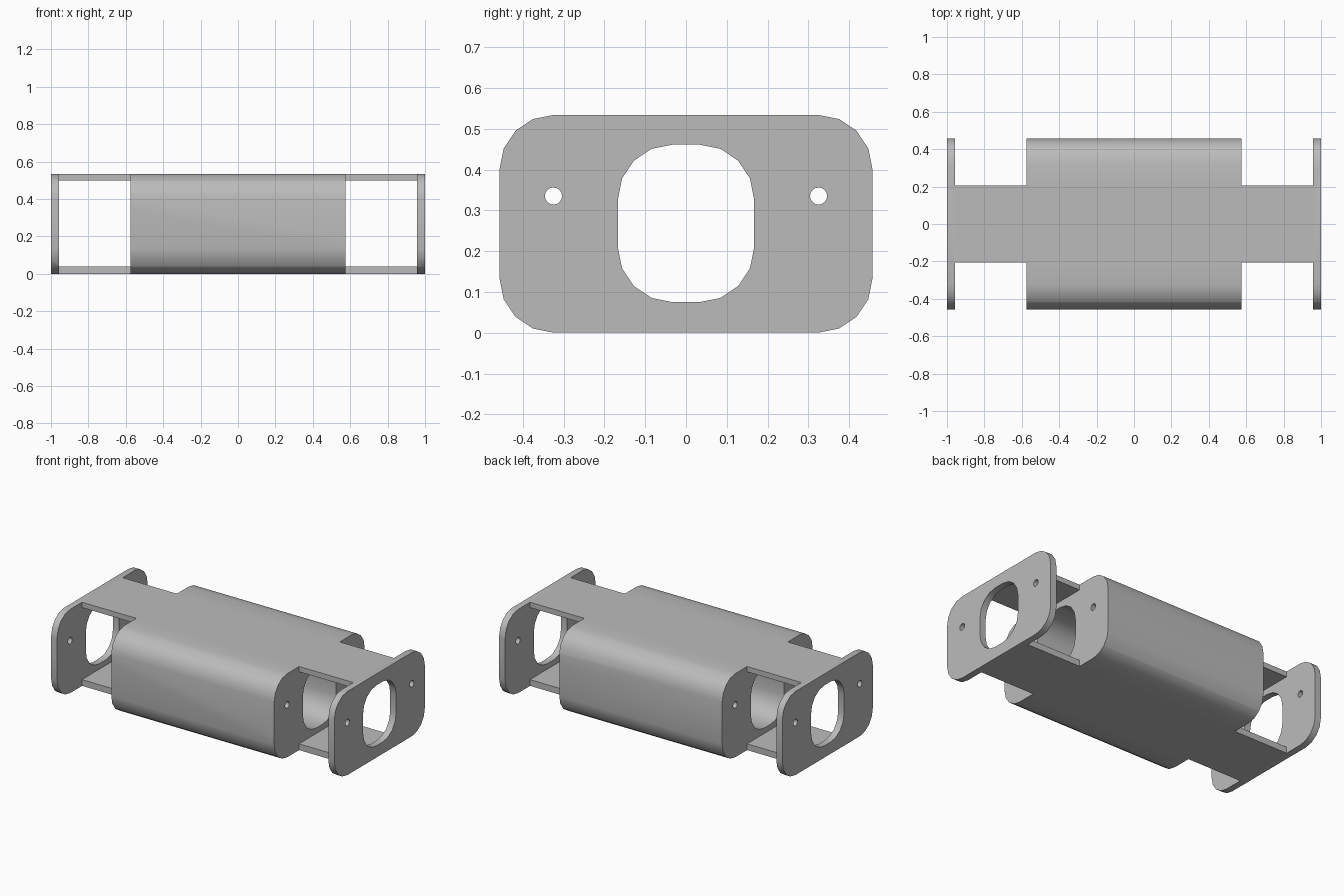
import bpy
import bmesh
from math import cos, sin, pi

cube = bpy.data.objects.get("Cube")
if cube:
    bpy.data.objects.remove(cube, do_unlink=True)

HEIGHT = 0.534
MID = HEIGHT / 2

grey = bpy.data.materials.new("plain grey")
grey.use_nodes = True
color = (0.5, 0.5, 0.5, 1)
grey.diffuse_color = color
grey.node_tree.nodes["Principled BSDF"].inputs["Base Color"].default_value = color


def rounded(cy, cz, half_y, half_z, radius, steps):
    """Rounded rectangle outline in the y-z plane."""
    points = []
    for corner, (sy, sz) in enumerate([(1, 1), (-1, 1), (-1, -1), (1, -1)]):
        for i in range(steps + 1):
            a = (corner + i / steps) * pi / 2
            points.append((cy + sy * (half_y - radius) + radius * cos(a),
                           cz + sz * (half_z - radius) + radius * sin(a)))
    return points


def rectangle(y0, y1, z0, z1):
    return [(y1, z1), (y0, z1), (y0, z0), (y1, z0)]


def prism(name, outline, x0, x1):
    """Extrude a y-z outline along x."""
    bm = bmesh.new()
    face = bm.faces.new([bm.verts.new((x0, y, z)) for y, z in outline])
    result = bmesh.ops.extrude_face_region(bm, geom=[face])
    moved = [v for v in result["geom"] if isinstance(v, bmesh.types.BMVert)]
    bmesh.ops.translate(bm, verts=moved, vec=(x1 - x0, 0, 0))
    bmesh.ops.recalc_face_normals(bm, faces=bm.faces)
    mesh = bpy.data.meshes.new(name)
    bm.to_mesh(mesh)
    bm.free()
    mesh.materials.append(grey)
    obj = bpy.data.objects.new(name, mesh)
    bpy.context.collection.objects.link(obj)
    return obj


# Full-length rounded block
block = prism("slotted_housing", rounded(0, MID, 0.457, MID, 0.133, 4), -1, 1)

# Central tunnel and the two screw holes run through everything
cutters = [prism("tunnel_cutter", rounded(0, 0.268, 0.167, 0.193, 0.134, 4), -1.1, 1.1)]
for side in (-1, 1):
    hole = [(side * 0.325 + 0.021 * cos(i * pi / 8), 0.335 + 0.021 * sin(i * pi / 8))
            for i in range(16)]
    cutters.append(prism("screw_hole_cutter", hole, -1.1, 1.1))

# Gaps between body and end plates leave a top and a bottom strip
for x0, x1 in ((-0.958, -0.575), (0.575, 0.958)):
    cutters.append(prism("gap_cutter", rectangle(-0.6, 0.6, 0.04, 0.5), x0, x1))
    for y0, y1 in ((-0.6, -0.205), (0.205, 0.6)):
        cutters.append(prism("side_cutter", rectangle(y0, y1, -0.1, 0.7), x0, x1))

bpy.ops.object.select_all(action="DESELECT")
bpy.context.view_layer.objects.active = block
block.select_set(True)
for cutter in cutters:
    mod = block.modifiers.new("cut", "BOOLEAN")
    mod.operation = "DIFFERENCE"
    mod.solver = "EXACT"
    mod.object = cutter
    bpy.ops.object.modifier_apply(modifier=mod.name)
    bpy.data.objects.remove(cutter, do_unlink=True)

bpy.ops.object.shade_smooth_by_angle(angle=pi / 6)
